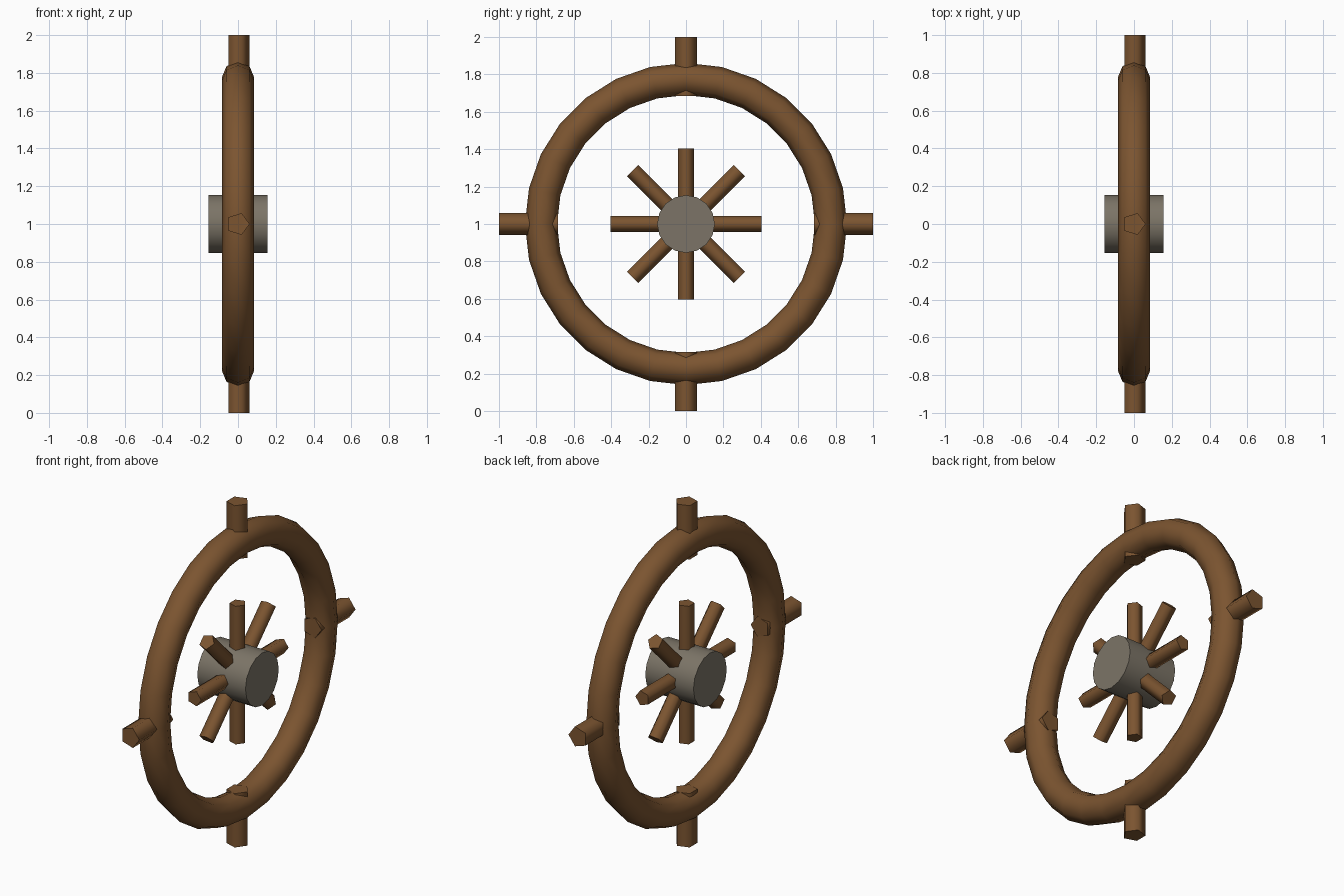
import bpy, math
from mathutils import Vector, Matrix

if "Cube" in bpy.data.objects:
    bpy.data.objects.remove(bpy.data.objects["Cube"])

CENTRE = Vector((0, 0, 1))


def material(name, colour):
    m = bpy.data.materials.new(name)
    m.diffuse_color = (*colour, 1)
    m.use_nodes = True
    m.node_tree.nodes["Principled BSDF"].inputs["Base Color"].default_value = m.diffuse_color
    return m


wood = material("wood", (0.20, 0.09, 0.03))
metal = material("dull_metal", (0.20, 0.175, 0.135))


def finish(name, mat, angle):
    ob = bpy.context.object
    ob.name = name
    ob.data.materials.append(mat)
    bpy.ops.object.shade_smooth_by_angle(angle=math.radians(angle))
    return ob


def rod(name, sides, radius, start, end, axis, up, mat):
    """Cylinder running along axis from start to end, first corner facing up."""
    bpy.ops.mesh.primitive_cylinder_add(vertices=sides, radius=radius, depth=end - start)
    ob = finish(name, mat, 80)
    m = Matrix((up.cross(axis), up, axis)).transposed().to_4x4()
    m.translation = CENTRE + axis * (start + end) / 2
    ob.matrix_world = m


def radial(degrees):
    a = math.radians(degrees)
    return Vector((0, math.sin(a), math.cos(a)))


X = Vector((1, 0, 0))

# Rim
bpy.ops.mesh.primitive_torus_add(major_segments=28, minor_segments=8,
                                 major_radius=0.775, minor_radius=0.086,
                                 location=CENTRE, rotation=(0, math.pi / 2, 0))
finish("rim", wood, 80)

# Hub drum
rod("hub", 16, 0.154, -0.156, 0.156, X, Vector((0, 0, 1)), metal)

# Short spokes around the hub
for i in range(8):
    rod(f"spoke_{i + 1}", 5, 0.045, 0.0, 0.404, radial(45 * i), X, wood)

# Handles through the rim
for i in range(4):
    rod(f"handle_{i + 1}", 5, 0.061, 0.685, 1.0, radial(90 * i), X, wood)
